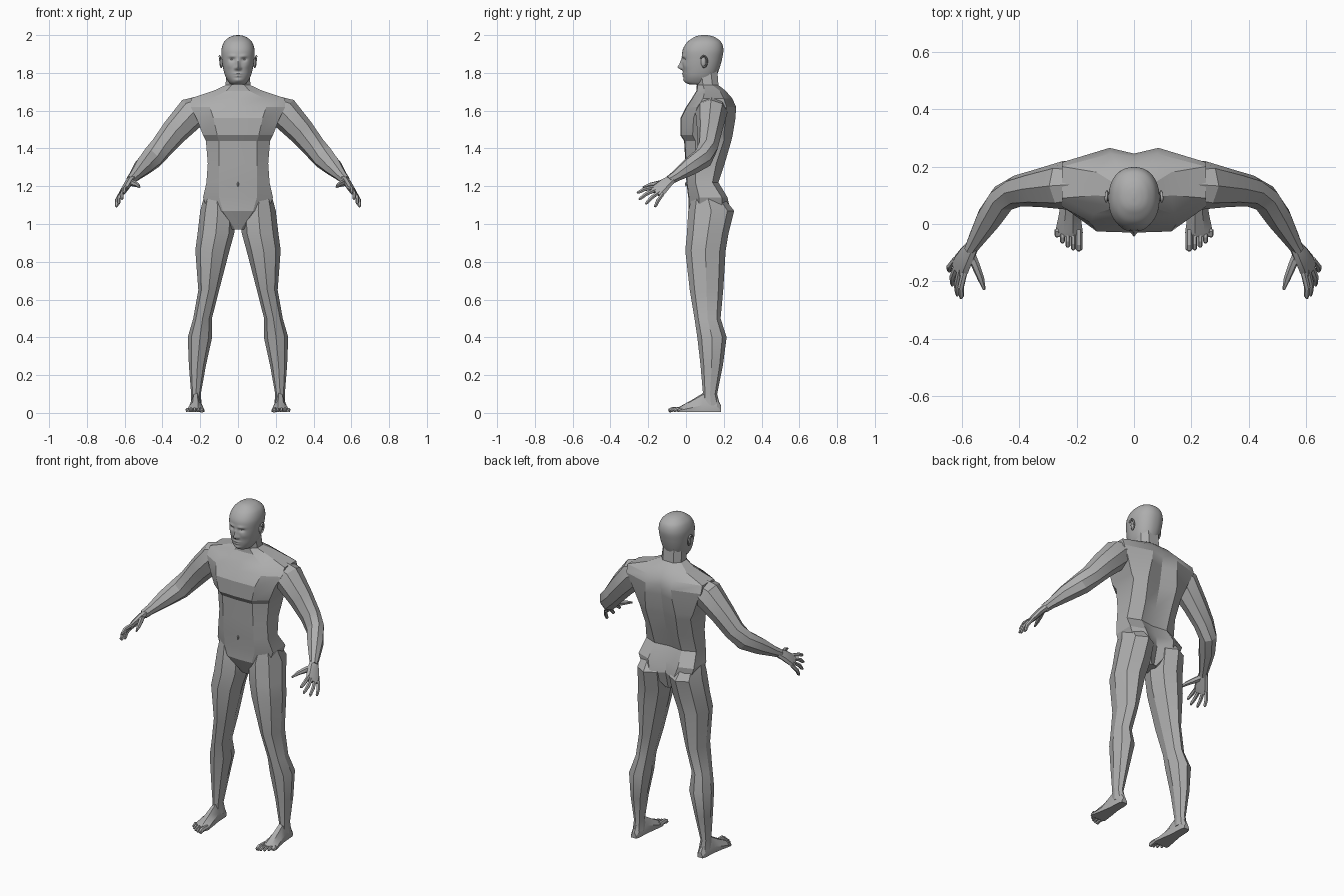
import bpy, bmesh, math
from mathutils import Vector as V

skin = bpy.data.materials.new("skin_grey")
skin.diffuse_color = (0.42, 0.42, 0.42, 1)


def loft(name, rings, mirror=False, angle=25):
    """Skin a list of equal-length point rings, with capped ends."""
    bm = bmesh.new()
    vs = [[bm.verts.new(p) for p in r] for r in rings]
    n = len(vs[0])
    for a, b in zip(vs, vs[1:]):
        for i in range(n):
            bm.faces.new((a[i], a[(i + 1) % n], b[(i + 1) % n], b[i]))
    bm.faces.new(vs[0][::-1])
    bm.faces.new(vs[-1])
    bmesh.ops.recalc_face_normals(bm, faces=bm.faces)
    me = bpy.data.meshes.new(name)
    bm.to_mesh(me)
    bm.free()
    me.materials.append(skin)
    ob = bpy.data.objects.new(name, me)
    bpy.context.collection.objects.link(ob)
    if mirror:
        ob.modifiers.new("mirror", 'MIRROR')
    bpy.ops.object.select_all(action='DESELECT')
    ob.select_set(True)
    bpy.context.view_layer.objects.active = ob
    bpy.ops.object.shade_smooth_by_angle(angle=math.radians(angle))
    return ob


def tube(name, path, side, n=8, angle=25):
    """Mirrored limb along (x, y, z, radius along side, radius across)."""
    pts = [V(p[:3]) for p in path]
    rings = []
    for i, p in enumerate(path):
        t = (pts[min(i + 1, len(pts) - 1)] - pts[max(i - 1, 0)]).normalized()
        u = V(side)
        u = (u - t * u.dot(t)).normalized()
        w = t.cross(u)
        rings.append([pts[i] + u * p[3] * math.cos(k * math.tau / n)
                      + w * p[4] * math.sin(k * math.tau / n) for k in range(n)])
    return loft(name, rings, True, angle)


def ball(name, loc, radii, mirror=True):
    rings = []
    for j in range(1, 10):
        a = math.pi * j / 10
        rings.append([(loc[0] + radii[0] * math.sin(a) * math.cos(k * math.tau / 14),
                       loc[1] + radii[1] * math.sin(a) * math.sin(k * math.tau / 14),
                       loc[2] - radii[2] * math.cos(a)) for k in range(14)])
    return loft(name, rings, mirror, 60)


# torso and neck: z, front y, front half width, half width, side front y,
# side back y, back half width, back y, spine groove
torso = [
    (.97, .06, .015, .03, .08, .15, .015, .17, 0),
    (1.07, .012, .08, .16, .07, .19, .08, .235, .04),
    (1.14, .012, .10, .185, .07, .19, .10, .22, .03),
    (1.22, .002, .10, .167, .05, .14, .09, .172, .012),
    (1.32, -.003, .10, .16, .05, .16, .09, .205, .02),
    (1.44, -.01, .10, .17, .05, .20, .10, .24, .025),
    (1.47, -.03, .11, .185, .035, .20, .10, .247, .025),
    (1.56, -.03, .13, .22, .04, .21, .09, .262, .025),
    (1.62, .0, .15, .25, .06, .215, .085, .265, .02),
    (1.665, .03, .14, .25, .09, .20, .08, .245, .01),
    (1.705, .055, .06, .13, .10, .18, .06, .21, 0),
    (1.735, .057, .035, .066, .09, .14, .035, .172, 0),
    (1.82, .05, .035, .06, .08, .13, .035, .165, 0)]
rings = []
for z, yf, fw, w, sf, sb, bw, yb, s in torso:
    half = [(fw, yf + .004), (w, sf), (w, sb), (bw, yb)]
    rings.append([(0, yf, z)] + [(x, y, z) for x, y in half] + [(0, yb - s, z)]
                 + [(-x, y, z) for x, y in half[::-1]])
loft("torso", rings)
ball("navel", (0, .0, 1.21), (.005, .005, .012), False)

# legs: z, inner x, outer x, front y, back y
legs = [(1.20, .07, .165, .05, .15), (1.07, .014, .2, .012, .255), (.95, .02, .214, .005, .225),
        (.86, .045, .226, -.004, .21), (.65, .10, .21, .02, .197), (.5, .138, .237, .045, .183),
        (.4, .137, .266, .06, .215), (.25, .17, .26, .077, .195), (.1, .197, .248, .09, .165),
        (.04, .192, .25, .085, .18)]
loft("leg", [[((a + b) / 2 + (b - a) / 2 * math.cos(k * math.tau / 8),
               (f + r) / 2 + (r - f) / 2 * math.sin(k * math.tau / 8), z) for k in range(8)]
             for z, a, b, f, r in legs], True)

# feet: y, inner x, outer x, top z
feet = [(.185, .205, .24, .04), (.165, .198, .247, .08), (.09, .195, .252, .105),
        (.03, .186, .262, .068), (-.03, .178, .275, .035), (-.045, .182, .272, .025)]
loft("foot", [[(a, y, .006), (a, y, h * .5), (a * .65 + b * .35, y, h), (a * .3 + b * .7, y, h * .92),
               (b, y, h * .4), (b, y, .006)] for y, a, b, h in feet], True)
for i in range(5):
    x, r = .192 + .019 * i, .013 if i == 0 else .009
    tip = -.092 + .003 * i * i
    tube("toe", [(x, -.02, .018, r, r), (x, tip + .02, .019, r, r * 1.1),
                 (x, tip + .005, .012, r, r), (x, tip, .009, r * .6, r * .6)], (1, 0, 0), 6)

# arms
tube("arm", [(.16, .14, 1.64, .05, .07), (.24, .135, 1.592, .085, .085), (.335, .125, 1.49, .072, .066),
             (.405, .115, 1.405, .062, .055), (.455, .09, 1.35, .062, .05), (.505, .02, 1.302, .05, .046),
             (.55, -.055, 1.252, .03, .03), (.57, -.09, 1.23, .026, .022)], (.3, 0, 1))

# hands
across = (.045, .065, -.045)
tube("palm", [(.562, -.075, 1.238, .026, .02), (.58, -.105, 1.217, .036, .02),
              (.6, -.14, 1.185, .044, .018), (.612, -.162, 1.165, .04, .013)], across)
for knuckle, tip in (((.592, -.182, 1.19), (.602, -.26, 1.165)), ((.606, -.172, 1.175), (.615, -.25, 1.13)),
                     ((.618, -.153, 1.16), (.633, -.215, 1.105)), ((.626, -.13, 1.148), (.645, -.165, 1.09))):
    a, b = V(knuckle), V(tip)
    mid = a.lerp(b, .5) + V((.006, 0, .006))
    tube("finger", [(*a.lerp(b, -.2), .011, .011), (*mid, .011, .011),
                    (*a.lerp(b, .88), .009, .009), (*b, .004, .004)], across, 6)
tube("thumb", [(.57, -.1, 1.222, .016, .016), (.553, -.14, 1.215, .017, .015),
               (.533, -.19, 1.207, .012, .012), (.521, -.228, 1.195, .005, .005)], across, 6)

# head: z, front y, back y, half width
skull = [(1.738, .02, .13, .035), (1.75, -.002, .145, .048), (1.78, -.012, .16, .066),
         (1.82, -.016, .176, .078), (1.87, -.02, .19, .086), (1.92, -.018, .198, .088),
         (1.96, .004, .188, .076), (1.985, .036, .16, .052), (1.996, .06, .133, .028), (2.0, .088, .108, .006)]
# face bumps: x, z, x spread, z spread, height
face = [(0, 1.829, .011, .013, .022), (0, 1.85, .009, .022, .013), (.013, 1.824, .006, .007, .009),
        (.03, 1.888, .02, .008, .006), (.032, 1.871, .014, .009, -.011), (0, 1.796, .02, .005, .007),
        (0, 1.783, .016, .005, .007), (0, 1.761, .02, .011, .007), (.045, 1.838, .018, .018, .004)]


def smooth_row(t):
    i = min(int(t), len(skull) - 2)
    f = t - i
    p = [skull[max(0, min(len(skull) - 1, i + d))] for d in (-1, 0, 1, 2)]
    return [.5 * (2 * b + (c - a) * f + (2 * a - 5 * b + 4 * c - d) * f * f
                  + (3 * b - a - 3 * c + d) * f ** 3) for a, b, c, d in zip(*p)]


rings = []
for j in range(82):
    z, yf, yb, w = smooth_row(j / 9)
    ring = []
    for k in range(96):
        a = k * math.tau / 96
        c, s = math.cos(a), math.sin(a)
        x = w * math.copysign(abs(c) ** .9, c)
        y = (yf + yb) / 2 + (yb - yf) / 2 * math.copysign(abs(s) ** .9, s)
        if s < 0:
            y -= sum(h * math.exp(-((abs(x) - cx) / sx) ** 2 - ((z - cz) / sz) ** 2)
                     for cx, cz, sx, sz, h in face)
        ring.append((x, y, z))
    rings.append(ring)
loft("head", rings, angle=60)
ball("eye", (.032, .005, 1.871), (.012, .012, .0085))

# ears: bowl and curled rim
ball("ear_bowl", (.086, .092, 1.858), (.009, .014, .026))
rim = []
for i in range(11):
    a = math.radians(-110 + 26 * i)
    rim.append((.09 + .007 * math.sin(a / 2 + .6), .094 + .018 * math.cos(a),
                1.86 + .03 * math.sin(a), .005, .005))
tube("ear_rim", rim, (1, 0, 0), 6, 60)
